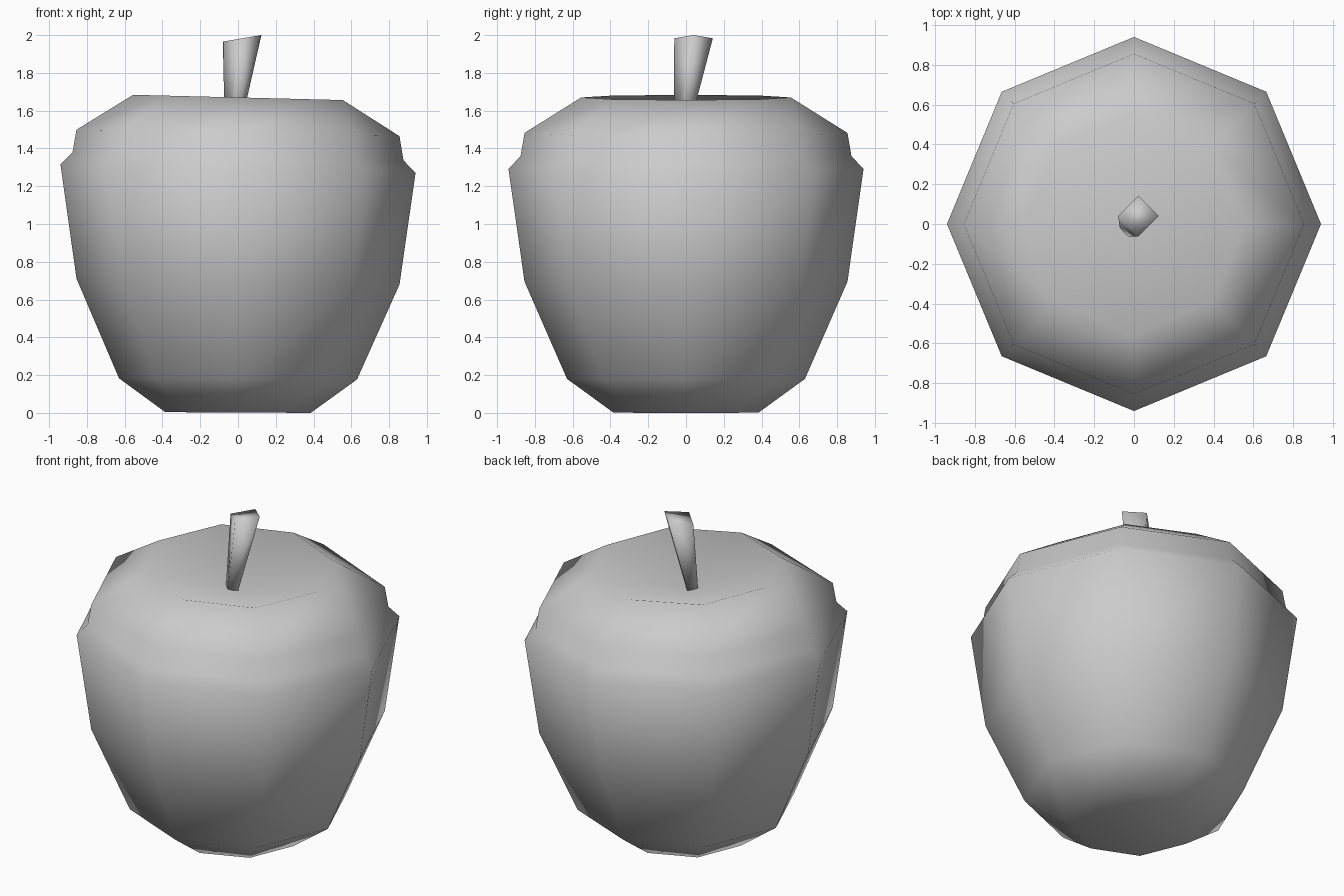
import bpy, bmesh
from math import cos, sin, pi

cube = bpy.data.objects.get("Cube")
if cube:
    bpy.data.objects.remove(cube)

grey = bpy.data.materials.new("light_grey")
grey.use_nodes = True
colour = (0.6, 0.6, 0.6, 1)
grey.diffuse_color = colour
grey.node_tree.nodes["Principled BSDF"].inputs["Base Color"].default_value = colour


def ring(bm, sides, radius, z, cx=0, cy=0, tilt=0):
    """Regular ring of vertices, lifted along x by the tilt slope."""
    verts = []
    for i in range(sides):
        a = 2 * pi * i / sides
        dx, dy = radius * cos(a), radius * sin(a)
        verts.append(bm.verts.new((cx + dx, cy + dy, z + tilt * dx)))
    return verts


def bridge(bm, low, high):
    n = len(low)
    for i in range(n):
        j = (i + 1) % n
        bm.faces.new((low[i], low[j], high[j], high[i]))


def fan(bm, loop, centre):
    tip = bm.verts.new(centre)
    for i, v in enumerate(loop):
        bm.faces.new((v, loop[(i + 1) % len(loop)], tip))


def finish(bm, name):
    bmesh.ops.recalc_face_normals(bm, faces=bm.faces[:])
    for f in bm.faces:
        f.smooth = True
    mesh = bpy.data.meshes.new(name)
    bm.to_mesh(mesh)
    bm.free()
    mesh.materials.append(grey)
    obj = bpy.data.objects.new(name, mesh)
    bpy.context.collection.objects.link(obj)
    return obj


# Fruit body: eight-sided rings (radius, height, tilt), dimpled at both ends
profile = [(0.385, 0.002, -0.005), (0.63, 0.18, -0.005), (0.855, 0.695, -0.018),
           (0.94, 1.293, -0.024), (0.876, 1.358, -0.024), (0.855, 1.482, -0.02),
           (0.555, 1.67, -0.025)]
bm = bmesh.new()
loops = [ring(bm, 8, r, z, tilt=t) for r, z, t in profile]
for low, high in zip(loops, loops[1:]):
    bridge(bm, low, high)
fan(bm, loops[0], (0, 0, 0.06))
fan(bm, loops[-1], (0, 0, 1.52))
finish(bm, "fruit_body")

# Stem: four-sided, widening and leaning towards a slanted top
bm = bmesh.new()
base = ring(bm, 4, 0.04, 1.5, -0.03, -0.025)
top = ring(bm, 4, 0.102, 1.983, 0.022, 0.04, tilt=0.17)
bridge(bm, base, top)
bm.faces.new(top)
bm.faces.new(base[::-1])
finish(bm, "stem")
